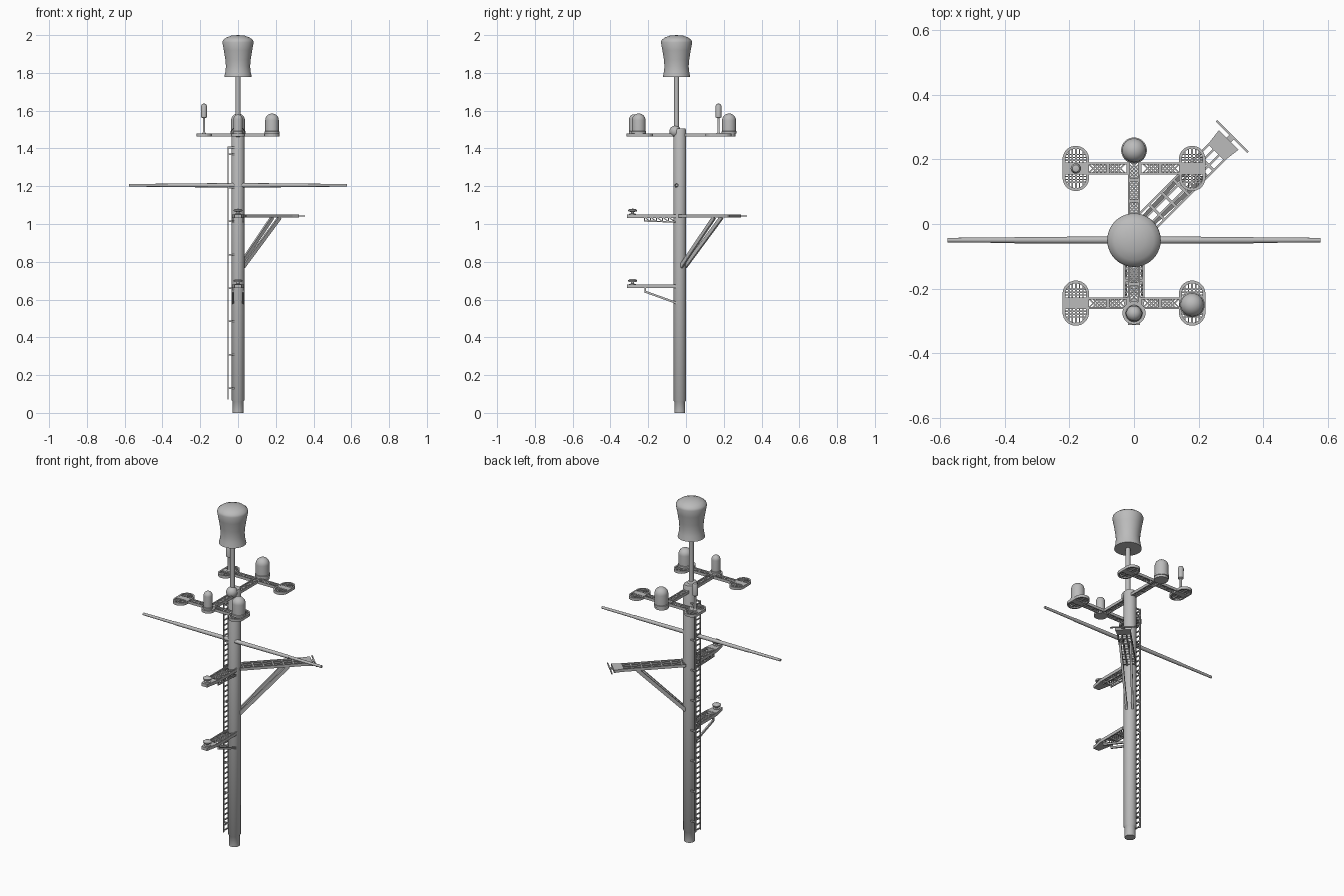
import bpy, bmesh, math
from mathutils import Vector, Matrix

cube = bpy.data.objects.get("Cube")
if cube:
    bpy.data.objects.remove(cube)

grey = bpy.data.materials.new("mast grey")
grey.use_nodes = True
GREY = (0.5, 0.5, 0.5, 1)
grey.diffuse_color = GREY
grey.node_tree.nodes["Principled BSDF"].inputs["Base Color"].default_value = GREY
MAST_Y = -0.033


def finish(name, bm, smooth=False):
    bmesh.ops.recalc_face_normals(bm, faces=bm.faces)
    mesh = bpy.data.meshes.new(name)
    bm.to_mesh(mesh)
    bm.free()
    mesh.materials.append(grey)
    ob = bpy.data.objects.new(name, mesh)
    bpy.context.collection.objects.link(ob)
    if smooth:
        bpy.ops.object.select_all(action='DESELECT')
        ob.select_set(True)
        bpy.context.view_layer.objects.active = ob
        bpy.ops.object.shade_smooth_by_angle(angle=math.radians(40))
    return ob


def beam(bm, p, q, w, h):
    """Box from p to q, w wide sideways and h deep."""
    p, q = Vector(p), Vector(q)
    d = (q - p).normalized()
    side = d.cross(Vector((0, 0, 1)))
    side = side.normalized() if side.length > 0.01 else Vector((1, 0, 0))
    up = side.cross(d)
    rot = Matrix((d * (q - p).length, side * w, up * h)).transposed().to_4x4()
    bmesh.ops.create_cube(bm, size=1, matrix=Matrix.Translation((p + q) / 2) @ rot)


def lathe(name, profile, x, y, steps=32):
    """Turned solid from (radius, z) points."""
    bm = bmesh.new()
    vs = [bm.verts.new((x + r, y, z)) for r, z in profile]
    edges = [bm.edges.new(e) for e in zip(vs, vs[1:])]
    bmesh.ops.spin(bm, geom=vs + edges, cent=(x, y, 0), axis=(0, 0, 1),
                   angle=math.tau, steps=steps)
    bmesh.ops.remove_doubles(bm, verts=bm.verts, dist=1e-5)
    return finish(name, bm, True)


def dome(name, x, y, r, z0, z1):
    arc = [(r * math.cos(a * math.pi / 16), z1 - r + r * math.sin(a * math.pi / 16))
           for a in range(9)]
    return lathe(name, [(0, z0), (r * 1.08, z0), (r * 1.08, z0 + 0.012), (r, z0 + 0.014)] + arc, x, y)


def slab(bm, outline, z0, z1, hole=None):
    """Flat plate from an outline, with an optional matching hole."""
    rings = [[bm.verts.new((x, y, z)) for x, y in ring]
             for ring in (outline, hole or outline) for z in (z0, z1)]
    low, high, inlow, inhigh = rings
    n = len(outline)
    pairs = [(low, high)]
    if hole:
        pairs += [(high, inhigh), (inhigh, inlow), (inlow, low)]
    else:
        bm.faces.new(low)
        bm.faces.new(high)
        bmesh.ops.delete(bm, geom=inlow + inhigh, context='VERTS')
    for a, b in pairs:
        for i in range(n):
            j = (i + 1) % n
            bm.faces.new((a[i], a[j], b[j], b[i]))


def capsule(cx, cy, r, straight):
    pts = []
    for i in range(24):
        a = math.tau * (i + 0.5) / 24
        pts.append((cx + r * math.cos(a),
                    cy + r * math.sin(a) + math.copysign(straight, math.sin(a))))
    return pts


def walkway(bm, p, q, w, h, panel=0.06, mesh_step=0.012):
    """Side rails, solid crosspieces and diagonal grating in each panel."""
    p, q = Vector(p), Vector(q)
    d = (q - p).normalized()
    length = (q - p).length
    side = Vector((d.y, -d.x, 0)) * (w / 2 - 0.003)
    for s in (-1, 1):
        beam(bm, p + side * s, q + side * s, 0.006, h)
    n = max(1, round(length / panel))
    for i in range(n + 1):
        c = p + d * (length * i / n)
        beam(bm, c - side, c + side, 0.01, h * 0.9)
    reach = d * side.length
    for i in range(1, int(length / mesh_step)):
        c = p + d * (i * mesh_step)
        if reach.length < i * mesh_step < length - reach.length:
            beam(bm, c - side - reach, c + side + reach, 0.004, 0.004)
            beam(bm, c - side + reach, c + side - reach, 0.004, 0.004)


# Main pole and its narrower foot
lathe("mast", [(0, 0), (0.029, 0), (0.029, 0.06), (0.034, 0.066),
               (0.034, 1.495), (0.03, 1.505), (0, 1.505)], 0, MAST_Y)
lathe("top_pole", [(0, 1.46), (0.013, 1.46), (0.013, 1.79), (0, 1.79)], 0, -0.05, 20)
ball = bmesh.new()
bmesh.ops.create_uvsphere(ball, u_segments=24, v_segments=14, radius=0.031,
                          matrix=Matrix.Translation((0, -0.057, 1.49)))
finish("pole_ball", ball, True)

# Waisted radar housing
lathe("radar_housing", [(0, 1.777), (0.073, 1.777), (0.067, 1.805), (0.064, 1.835),
                        (0.067, 1.87), (0.075, 1.92), (0.083, 1.962), (0.079, 1.974),
                        (0.062, 1.987), (0.035, 1.997), (0, 2)], 0, -0.05, 40)

# Tapered cross yard
yard = bmesh.new()
for s in (-1, 1):
    for a, b, r in ((0, 0.37, 0.0115), (0.37, 0.578, 0.0085)):
        bmesh.ops.create_cone(
            yard, cap_ends=True, segments=16, radius1=r, radius2=r * 0.85, depth=b - a,
            matrix=Matrix.Translation((s * (a + b) / 2, -0.05, 1.205))
            @ Matrix.Rotation(s * math.pi / 2, 4, 'Y'))
finish("yard", yard, True)

# Top platform: spine, two cross arms and four rounded pads
TOP = 1.472
top = bmesh.new()
walkway(top, (0, -0.25, TOP), (0, 0.2, TOP), 0.036, 0.016)
for y in (-0.245, 0.172):
    for s in (-1, 1):
        walkway(top, (s * 0.018, y, TOP), (s * 0.145, y, TOP), 0.036, 0.016)
        x = s * 0.18
        slab(top, capsule(x, y, 0.041, 0.029), TOP - 0.008, TOP + 0.008,
             capsule(x, y, 0.032, 0.029))
        beam(top, (x - 0.036, y, TOP), (x + 0.036, y, TOP), 0.036, 0.014)
        beam(top, (x, y - 0.062, TOP), (x, y + 0.062, TOP), 0.006, 0.012)
        for k in (-2, -1, 1, 2):
            off = k * 0.011
            end = 0.029 + math.sqrt(0.034 ** 2 - off ** 2)
            beam(top, (x + off, y - end, TOP), (x + off, y + end, TOP), 0.004, 0.004)
            for t in (-1, 1):
                v = 0.016 + abs(k) * 0.009 + (0.009 if k > 0 else 0)
                half = math.sqrt(0.034 ** 2 - max(0, v - 0.029) ** 2)
                beam(top, (x - half, y + t * v, TOP), (x + half, y + t * v, TOP), 0.004, 0.004)
slab(top, capsule(0, -0.275, 0.036, 0), TOP - 0.008, TOP + 0.008)
slab(top, capsule(0, 0.225, 0.038, 0), TOP - 0.008, TOP + 0.008)
finish("top_platform", top)

# Antenna domes and the slim whip
dome("left_front_dome", 0.18, -0.25, 0.036, 1.478, 1.585)
dome("front_dome", 0, -0.277, 0.024, 1.478, 1.58)
dome("rear_dome", 0, 0.228, 0.037, 1.478, 1.585)
lathe("whip_antenna", [(0, 1.478), (0.012, 1.478), (0.006, 1.486), (0.006, 1.56),
                       (0.015, 1.565), (0.016, 1.625), (0.011, 1.635), (0, 1.638)],
      -0.18, 0.172, 20)

# Two forward brackets with lamps
for name, z in (("lower", 0.67), ("upper", 1.042)):
    bm = bmesh.new()
    walkway(bm, (0, -0.055, z), (0, -0.235, z), 0.066, 0.018, 0.06, 0.015)
    slab(bm, [(-0.033, -0.235), (-0.018, -0.312), (0.018, -0.312), (0.033, -0.235)],
         z - 0.009, z + 0.009)
    for x in (-0.026, 0.026):
        if name == "lower":
            beam(bm, (x, -0.22, z - 0.027), (x, -0.045, z - 0.09), 0.009, 0.011)
            beam(bm, (x, -0.215, z - 0.03), (x, -0.215, z), 0.008, 0.008)
        else:
            beam(bm, (x, -0.045, z - 0.032), (x, -0.22, z - 0.026), 0.006, 0.007)
            for i in range(5):
                y = -0.06 - i * 0.032
                beam(bm, (x, y, z - 0.03), (x, y - 0.032, z - 0.005), 0.005, 0.005)
                beam(bm, (x, y - 0.032, z - 0.03), (x, y - 0.032, z - 0.005), 0.005, 0.005)
    finish(name + "_bracket", bm)
    lathe(name + "_lamp", [(0, z), (0.018, z), (0.018, z + 0.012), (0.008, z + 0.014),
                           (0.008, z + 0.022), (0.022, z + 0.024), (0.024, z + 0.032),
                           (0.015, z + 0.038), (0, z + 0.039)], 0, -0.283, 20)

# Diagonal gangway with end plate, end bar and two struts
along = Vector((1, 1, 0)).normalized()
across = Vector((1, -1, 0)).normalized()


def at(s, t, z):
    return Vector((0, MAST_Y, z)) + along * s + across * t


bm = bmesh.new()
DECK = 1.043
for t in (-0.034, -0.012, 0.012, 0.034):
    beam(bm, at(0.025, t, DECK), at(0.37, t, DECK), 0.007, 0.016)
for i in range(7):
    s = 0.045 + i * 0.054
    beam(bm, at(s, -0.034, DECK), at(s, 0.034, DECK), 0.009, 0.014)
slab(bm, [at(s, t, 0).to_2d() for s, t in ((0.36, -0.036), (0.415, -0.043),
                                           (0.415, 0.043), (0.36, 0.036))],
     DECK - 0.008, DECK + 0.008)
beam(bm, at(0.41, 0, DECK), at(0.43, 0, DECK), 0.02, 0.006)
beam(bm, at(0.43, -0.069, DECK), at(0.43, 0.069, DECK), 0.006, 0.006)
for t in (-1, 1):
    beam(bm, at(0.025, t * 0.016, 0.775), at(0.285, t * 0.028, DECK - 0.008), 0.012, 0.02)
finish("gangway", bm)

# Ladder on the right side, with stand-offs to the mast
bm = bmesh.new()
LX = -0.052
for y in (-0.058, -0.012):
    beam(bm, (LX, y, 0.07), (LX, y, 1.41), 0.006, 0.009)
    for i in range(9):
        z = 0.13 + i * 0.177 if i < 8 else 1.405
        z = min(z, 1.405)
        beam(bm, (LX, y, z), (-0.015, y, z), 0.006, 0.008)
for i in range(45):
    z = 0.08 + i * 0.03
    beam(bm, (LX, -0.058, z), (LX, -0.012, z), 0.006, 0.006)
finish("ladder", bm)
